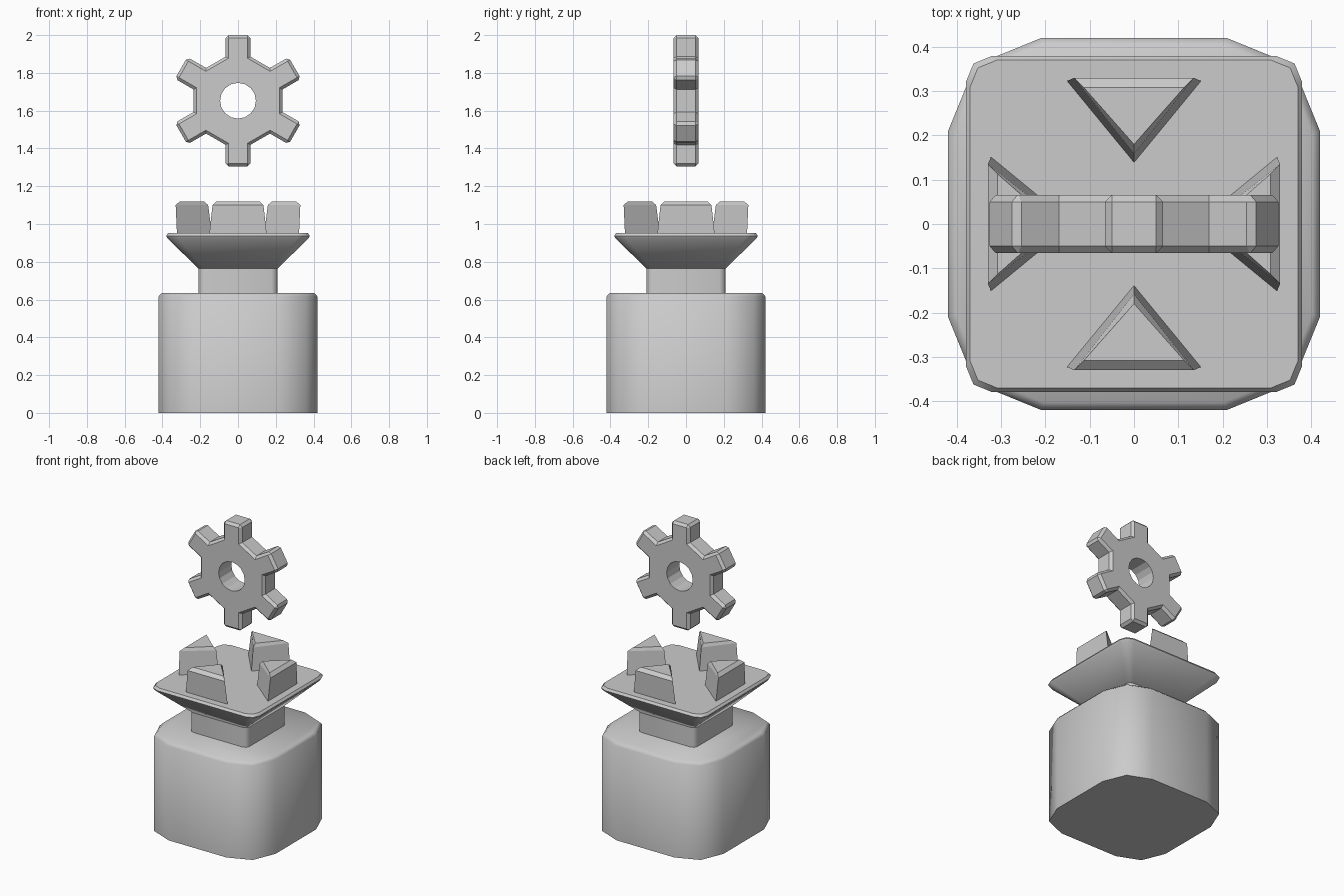
import bpy, bmesh
from math import sin, cos, tan, pi, radians

if "Cube" in bpy.data.objects:
    bpy.data.objects.remove(bpy.data.objects["Cube"])


def finish(name, bm, angle=None):
    bmesh.ops.remove_doubles(bm, verts=bm.verts, dist=0.0005)
    bmesh.ops.recalc_face_normals(bm, faces=bm.faces)
    me = bpy.data.meshes.new(name)
    bm.to_mesh(me)
    bm.free()
    ob = bpy.data.objects.new(name, me)
    bpy.context.collection.objects.link(ob)
    bpy.ops.object.select_all(action='DESELECT')
    ob.select_set(True)
    bpy.context.view_layer.objects.active = ob
    if angle:
        bpy.ops.object.shade_smooth_by_angle(angle=radians(angle))
    return ob


def bridge(bm, rings):
    for a, b in zip(rings, rings[1:]):
        n = len(a)
        for i in range(n):
            j = (i + 1) % n
            bm.faces.new((a[i], a[j], b[j], b[i]))


def loft(name, outlines, angle=None):
    """Closed solid through a list of 3D outlines."""
    bm = bmesh.new()
    rings = [[bm.verts.new(p) for p in o] for o in outlines]
    bridge(bm, rings)
    bm.faces.new(rings[0])
    bm.faces.new(rings[-1])
    return finish(name, bm, angle)


def square(h, c, z):
    """Square outline of half width h, corners rounded off by c."""
    m = h - 0.29 * c
    pts = []
    for k in range(4):
        s, t = round(sin(k * pi / 2)), round(cos(k * pi / 2))
        for x, y in ((h, h - c), (m, m), (h - c, h)):
            pts.append((x * t - y * s, x * s + y * t, z))
    return pts


# base block, neck and flared plate
loft("base", [square(0.42, 0.21, 0), square(0.42, 0.21, 0.617),
              square(0.403, 0.2, 0.635)], 60)
loft("neck", [square(0.208, 0.03, 0.63), square(0.208, 0.03, 0.77)], 60)
loft("plate", [square(0.21, 0.03, 0.765), square(0.375, 0.06, 0.925),
               square(0.38, 0.06, 0.937), square(0.37, 0.06, 0.952)], 40)

# four triangular crown points: half width, outer distance, inner tip, height
TOOTH = [(0.152, 0.323, 0.138, 0.945), (0.135, 0.33, 0.158, 1.10),
         (0.113, 0.308, 0.18, 1.12)]
for k in range(4):
    s, t = round(sin(k * pi / 2)), round(cos(k * pi / 2))
    loft(f"crown_point_{k + 1}",
         [[(x * t - y * s, x * s + y * t, z) for x, y in ((-w, o), (w, o), (0, i))]
          for w, o, i, z in TOOTH])

# upright six-tooth gear with chamfered rim and round hole
CZ = 1.6525


def gear_outline(apothem, w, shoulder, tip_w, tip, y):
    root = apothem / cos(pi / 6) - w * tan(pi / 6)
    pts = []
    for k in range(6):
        a = k * pi / 3
        for u, r in ((-w, root), (-w, shoulder), (-tip_w, tip),
                     (tip_w, tip), (w, shoulder), (w, root)):
            pts.append((u * cos(a) + r * sin(a), y, CZ + r * cos(a) - u * sin(a)))
    return pts


bm = bmesh.new()
INNER, OUTER = (0.22, 0.05, 0.331, 0.05, 0.332), (0.235, 0.066, 0.332, 0.05, 0.3475)
rim = [[bm.verts.new(p) for p in gear_outline(*shape, y)]
       for shape, y in ((INNER, -0.066), (OUTER, -0.05), (OUTER, 0.05), (INNER, 0.066))]
hole = [[bm.verts.new((0.095 * cos(i * pi / 8), y, CZ + 0.095 * sin(i * pi / 8)))
         for i in range(16)] for y in (-0.066, 0.066)]
bridge(bm, rim)
bridge(bm, hole)
for ring, circle in ((rim[0], hole[0]), (rim[-1], hole[1])):
    edges = [bm.edges.get((r[i], r[(i + 1) % len(r)])) for r in (ring, circle)
             for i in range(len(r))]
    bmesh.ops.triangle_fill(bm, use_beauty=True, edges=edges)
finish("gear", bm)
